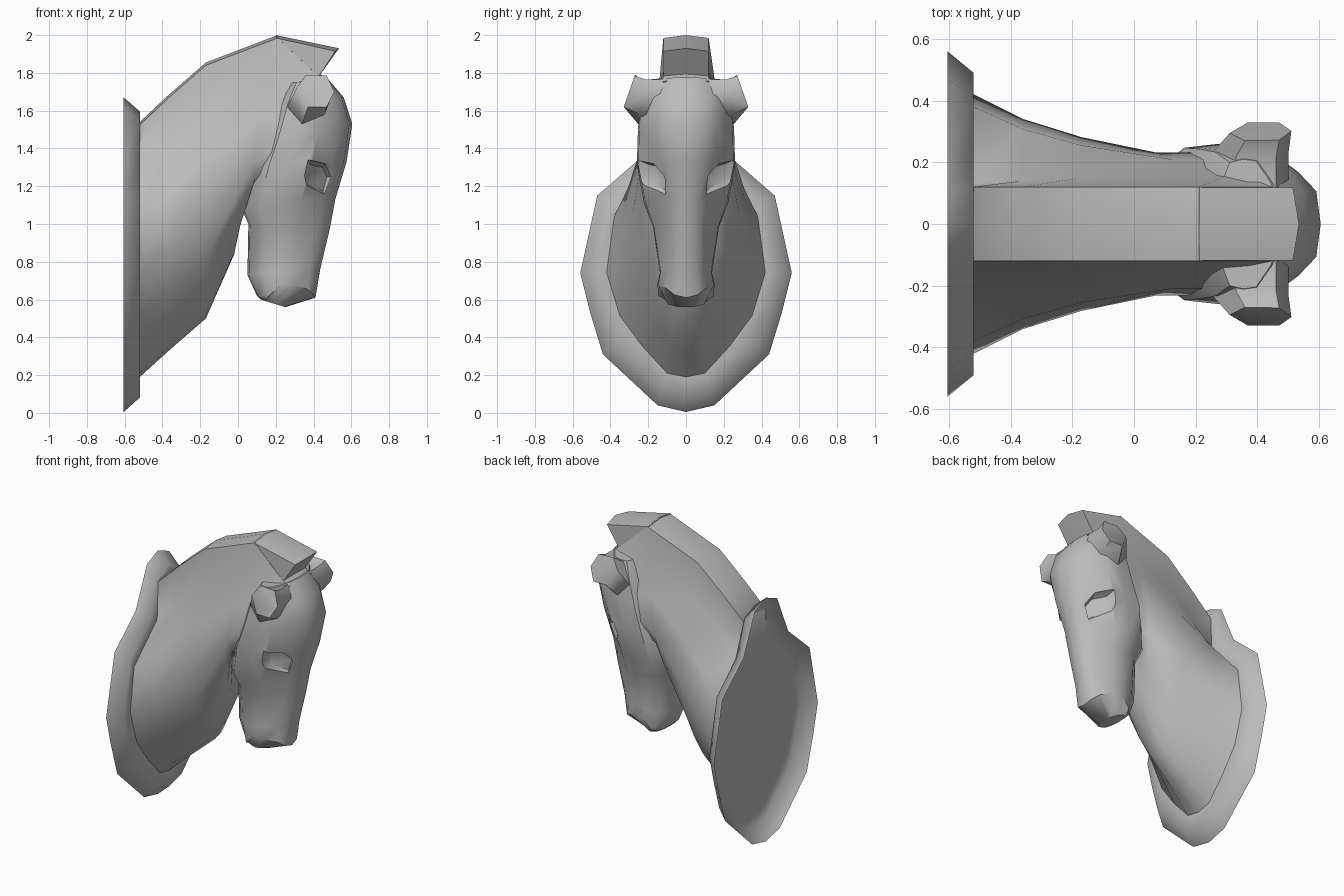
import bpy, bmesh, math
from mathutils import Vector

old = bpy.data.objects.get("Cube")
if old:
    bpy.data.objects.remove(old, do_unlink=True)

grey = bpy.data.materials.new("plaster_grey")
grey.use_nodes = True
COLOR = (0.5, 0.5, 0.5, 1)
grey.diffuse_color = COLOR
grey.node_tree.nodes["Principled BSDF"].inputs["Base Color"].default_value = COLOR


def smooth(obj, angle):
    bpy.ops.object.select_all(action='DESELECT')
    obj.select_set(True)
    bpy.context.view_layer.objects.active = obj
    bpy.ops.object.shade_smooth_by_angle(angle=math.radians(angle))


def loft(name, rings, caps=True, angle=45):
    """Skin a list of closed rings of equal length."""
    bm = bmesh.new()
    loops = [[bm.verts.new(p) for p in ring] for ring in rings]
    for a, b in zip(loops, loops[1:]):
        for i in range(len(a)):
            j = (i + 1) % len(a)
            bm.faces.new((a[i], a[j], b[j], b[i]))
    if caps:
        bm.faces.new(loops[0])
        bm.faces.new(loops[-1])
    bmesh.ops.recalc_face_normals(bm, faces=bm.faces)
    mesh = bpy.data.meshes.new(name)
    bm.to_mesh(mesh)
    bm.free()
    obj = bpy.data.objects.new(name, mesh)
    bpy.context.collection.objects.link(obj)
    mesh.materials.append(grey)
    smooth(obj, angle)
    return obj


def mirrored(half):
    """Close a half ring whose first and last points lie on y = 0."""
    return half + [(x, -y, z) for x, y, z in reversed(half[1:-1])]


# Neck: half sections from crest to throat, (half width, fraction down)
NECK = [(0, 0), (.12, 0), (.13, .2), (.38, .37), (.42, .59),
        (.35, .76), (.23, .88), (.1, .985), (0, 1)]


def neck_ring(crest, throat, k, shoulder):
    pts = []
    for i, (y, s) in enumerate(NECK):
        y = (0, .12, shoulder)[i] if i < 3 else y * k
        p = Vector(crest).lerp(Vector(throat), s)
        pts.append((p.x, y, p.y - (.015 if i == 1 else 0)))
    return mirrored(pts)


base_ring = neck_ring((-.52, 1.54), (-.52, .19), 1, .13)
loft("neck", [
    base_ring,
    neck_ring((-.36, 1.69), (-.36, .335), .81, .14),
    neck_ring((-.17, 1.855), (-.17, .5), .67, .15),
    neck_ring((.21, 2.0), (-.02, .84), .55, .14),
    neck_ring((.40, 1.82), (.0, 1.08), .55, .165),
    neck_ring((.47, 1.77), (.2, 1.12), .59, .19),
], angle=60)

# Forelock: overhanging end of the mane, its tip pointed in the middle
LOCK = [(.20, 1.985), (.515, 1.915), (.42, 1.77), (.2, 1.7)]
loft("forelock", [[(x + (.02 if y == 0 and x > .5 else 0), y, z + (.015 if y == 0 and z > 1.8 else 0))
                   for x, z in LOCK] for y in (-.118, 0, .118)], angle=30)

# Wall plaque: flange that meets the neck
PLAQUE = [(0, 1.67), (.12, 1.62), (.24, 1.35), (.47, 1.15), (.56, .74),
          (.51, .54), (.44, .31), (.15, .04), (0, .005)]
back = mirrored([(-.605, y, z) for y, z in PLAQUE])
front = mirrored([(-.52, y * .875, .85 + (z - .85) * .91) for y, z in PLAQUE])
loft("wall_plaque", [back, front, base_ring], caps=False, angle=60)

# Head: half sections from jaw to face, (fraction forward, width fraction)
HEAD = [(0, 0), (.02, .5), (.2, .95), (.42, 1), (.63, .97), (.85, .66), (.97, .42), (1, 0)]
# Share of the lip lift taken by each point
LIP = (0, 0, 0, 1, 1, .7, .25, 0)


def head_ring(jaw, face, w, taper=1, lift=0):
    pts = []
    for i, (t, f) in enumerate(HEAD):
        p = Vector(jaw).lerp(Vector(face), t)
        pts.append((p.x, f * w * (taper if i > 4 else 1), p.y + lift * LIP[i]))
    return mirrored(pts)


head = loft("head", [
    head_ring((.27, 1.745), (.47, 1.775), .21),
    head_ring((.19, 1.63), (.56, 1.67), .245),
    head_ring((.12, 1.45), (.605, 1.53), .255),
    head_ring((.06, 1.3), (.575, 1.33), .26, .8),
    head_ring((.015, 1.09), (.515, 1.13), .222, .75),
    head_ring((.055, 1.0), (.485, .97), .175, .85),
    head_ring((.05, .73), (.435, .76), .138),
    head_ring((.10, .62), (.41, .61), .152, lift=.065),
    head_ring((.12, .6), (.25, .56), .1),
], angle=48)

# Eyes: slanted almond recesses cut into the face
EYE = [(.37, 1.34), (.46, 1.32), (.495, 1.25), (.465, 1.14), (.36, 1.2), (.345, 1.26)]
EYE_CENTER = Vector((.415, 1.25))


def eye_ring(side, scale, depth):
    pts = []
    for e in EYE:
        p = EYE_CENTER + (Vector(e) - EYE_CENTER) * scale
        y = .25 - (p.x - .36) * 1.0 + (p.y - 1.25) * .2 - depth
        pts.append((p.x, side * y, p.y))
    return pts


for side, label in ((1, "left"), (-1, "right")):
    cutter = loft(label + "_eye_cutter",
                  [eye_ring(side, 1.0, -.25), eye_ring(side, 1.0, .0), eye_ring(side, .7, .05)])
    cutter.hide_render = True
    cut = head.modifiers.new(label + "_eye", 'BOOLEAN')
    cut.operation = 'DIFFERENCE'
    cut.solver = 'EXACT'
    cut.object = cutter

# Apply the cuts so that the eye rims stay crisp
evaluated = head.evaluated_get(bpy.context.evaluated_depsgraph_get())
carved = bpy.data.meshes.new_from_object(evaluated)
head.modifiers.clear()
head.data = carved
smooth(head, 44)
for label in ("left", "right"):
    bpy.data.objects.remove(bpy.data.objects[label + "_eye_cutter"], do_unlink=True)

# Ears: short six-sided stubs leaning outwards, flared into the skull
EAR_TIP = [(.31, 1.72), (.36, 1.79), (.47, 1.785), (.51, 1.70), (.47, 1.62), (.37, 1.62)]
EAR_ROOT = [(.26, 1.62), (.33, 1.75), (.46, 1.765), (.50, 1.69), (.46, 1.58), (.34, 1.53)]
for side, label in ((1, "left"), (-1, "right")):
    tip = [(x, side * (.27 + (1.79 - z) * .35), z) for x, z in EAR_TIP]
    root = [(x, side * (.21 + (1.79 - z) * .17), z) for x, z in EAR_ROOT]
    core = [(x, side * .1, z) for x, z in EAR_ROOT]
    loft(label + "_ear", [core, root, tip], angle=52)
